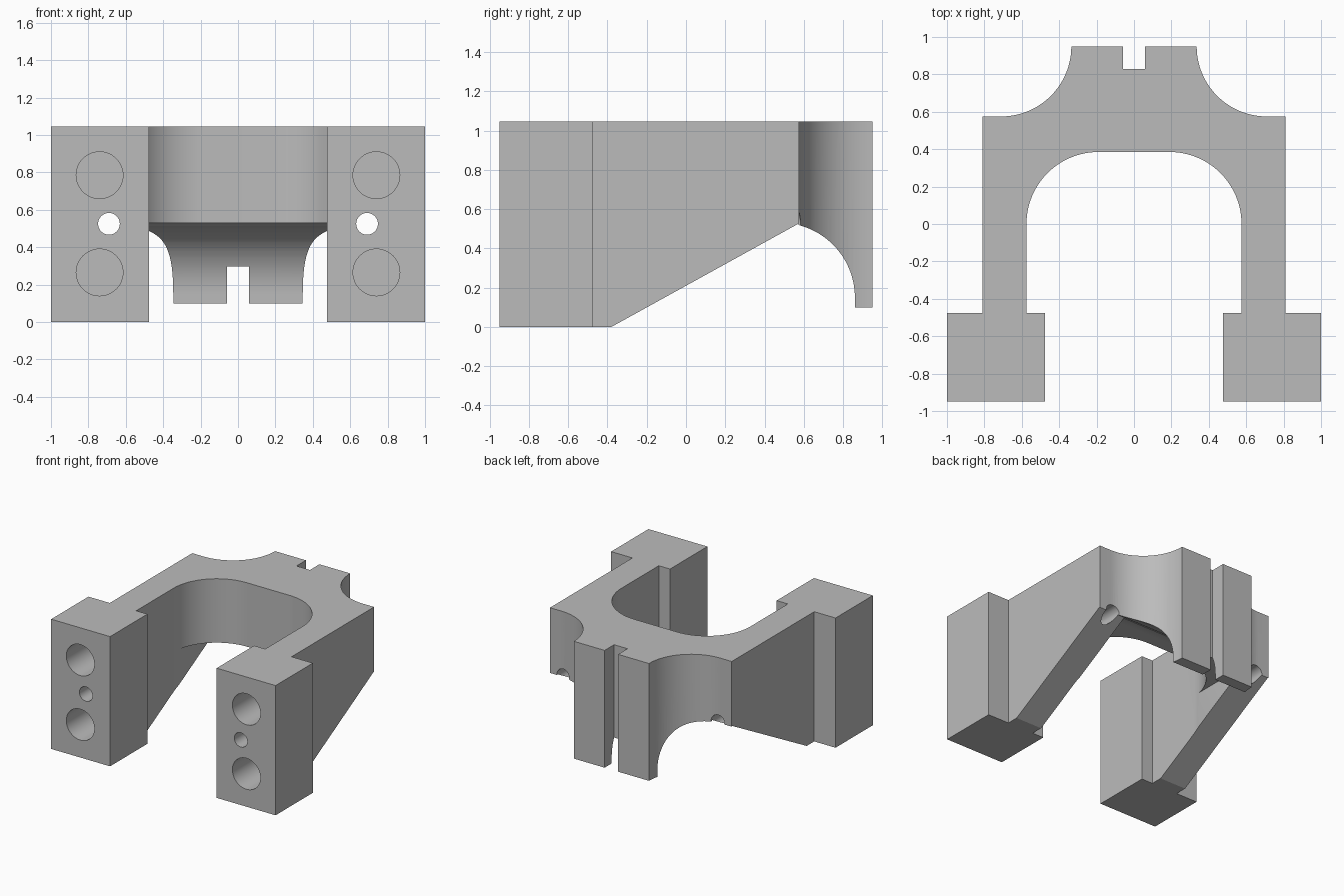
import bpy, bmesh
from math import sin, cos, radians
from mathutils import Vector

default = bpy.data.objects.get("Cube")
if default:
    bpy.data.objects.remove(default, do_unlink=True)

TOP = 1.045

grey = bpy.data.materials.new("plain grey")
grey.use_nodes = True
grey.diffuse_color = (0.5, 0.5, 0.5, 1)
grey.node_tree.nodes["Principled BSDF"].inputs["Base Color"].default_value = (0.5, 0.5, 0.5, 1)


def arc(cx, cy, r, start, end, steps=24):
    angles = [radians(start + (end - start) * i / steps) for i in range(steps + 1)]
    return [(cx + r * cos(a), cy + r * sin(a)) for a in angles]


def prism(name, points, direction):
    """Extrude a closed loop of 3D points along a direction."""
    bm = bmesh.new()
    face = bm.faces.new([bm.verts.new(p) for p in points])
    out = bmesh.ops.extrude_face_region(bm, geom=[face])
    moved = [v for v in out["geom"] if isinstance(v, bmesh.types.BMVert)]
    bmesh.ops.translate(bm, verts=moved, vec=Vector(direction))
    bmesh.ops.recalc_face_normals(bm, faces=bm.faces)
    mesh = bpy.data.meshes.new(name)
    bm.to_mesh(mesh)
    bm.free()
    obj = bpy.data.objects.new(name, mesh)
    bpy.context.collection.objects.link(obj)
    return obj


def cut(target, cutter):
    mod = target.modifiers.new(cutter.name, "BOOLEAN")
    mod.operation = "DIFFERENCE"
    mod.solver = "EXACT"
    mod.object = cutter
    bpy.context.view_layer.objects.active = target
    bpy.ops.object.modifier_apply(modifier=mod.name)
    bpy.data.objects.remove(cutter, do_unlink=True)


def across(profile, half_width, name):
    return prism(name, [(-half_width, y, z) for y, z in profile], (2 * half_width, 0, 0))


def bore(name, x, z, r, depth):
    ring = arc(x, z, r, 0, 360, 48)[:-1]
    return prism(name, [(px, -1, pz) for px, pz in ring], (0, depth, 0))


# Plan outline: right half from the inner arch round to the rear slot, then mirrored
half = arc(0.19, 0, 0.385, 90, 0)
half += [(0.575, -0.475), (0.475, -0.475), (0.475, -0.95), (1, -0.95),
         (1, -0.475), (0.81, -0.475), (0.81, 0.575)]
half += arc(0.71, 0.95, 0.375, 270, 180)
half += [(0.06, 0.95), (0.06, 0.83)]
plan = half + [(-x, y) for x, y in reversed(half)]
bracket = prism("bracket", [(x, y, 0) for x, y in plan], (0, 0, TOP))
bracket.data.materials.append(grey)

# Sloping underside of the arms and curved underside of the rear tongue
under = [(-0.561, -0.1), (0.57, 0.524)] + arc(0.48, 0.15, 0.38, 75, 0)
under += [(0.86, 0.1), (1.1, 0.1), (1.1, -0.1)]
cut(bracket, across(under, 1.2, "underside_cutter"))

# Level underside of the bridge between the arms
level = [(-0.3, -0.2), (-0.3, 0.53)] + arc(0.48, 0.15, 0.38, 90, 70, 8) + [(0.6, -0.2)]
cut(bracket, across(level, 0.57, "bridge_cutter"))

# Two blind holes and one long through hole in each foot
for side in (-1, 1):
    for z in (0.265, 0.785):
        cut(bracket, bore("blind_hole_cutter", side * 0.74, z, 0.125, 0.45))
    cut(bracket, bore("through_hole_cutter", side * 0.69, 0.525, 0.058, 2))

# Smooth curves with crisp edges
bpy.ops.object.select_all(action="DESELECT")
bracket.select_set(True)
bpy.context.view_layer.objects.active = bracket
bpy.ops.object.shade_smooth_by_angle(angle=radians(25))
